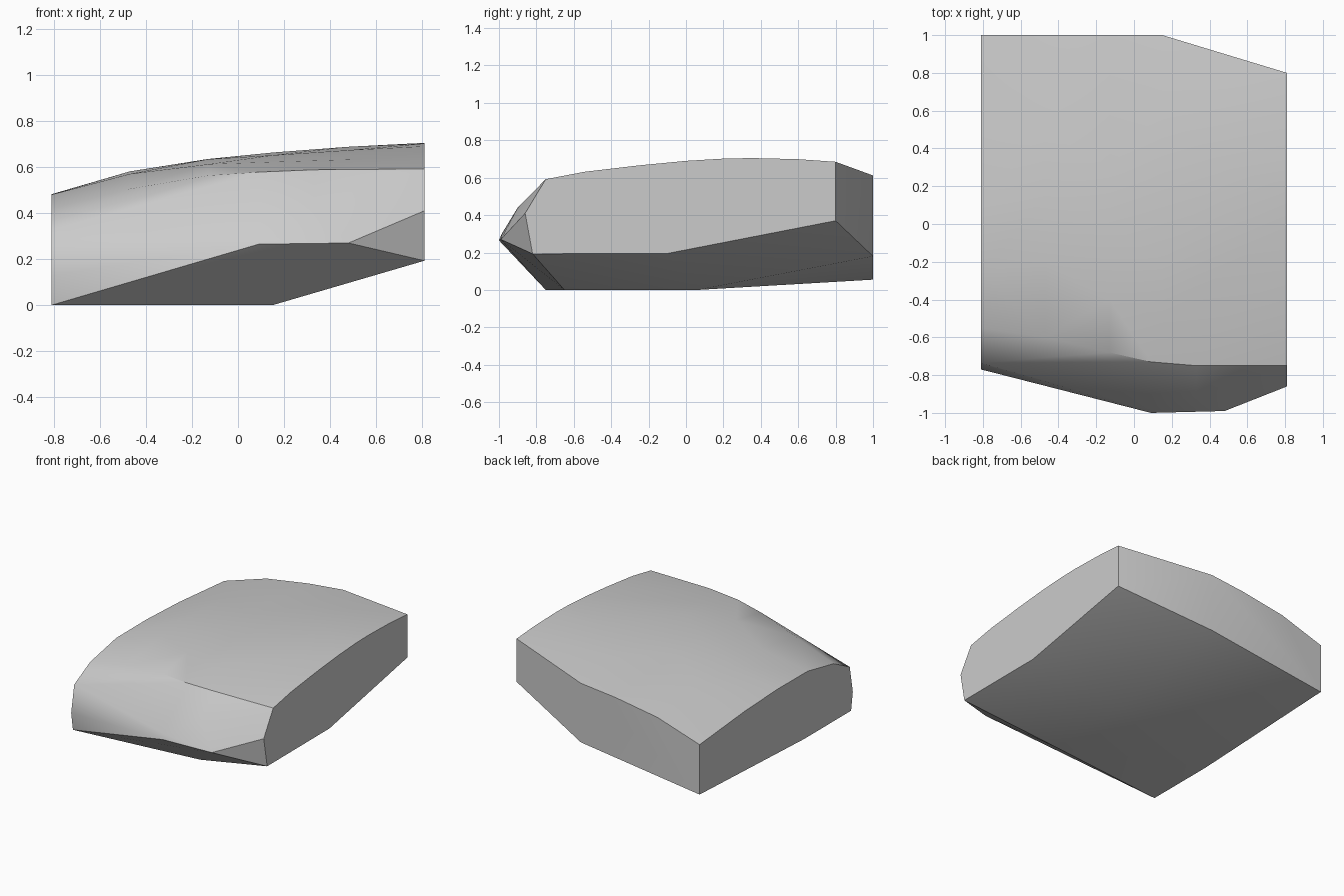
import bpy, bmesh

if "Cube" in bpy.data.objects:
    bpy.data.objects.remove(bpy.data.objects["Cube"])

# Faceted slab: sections (y, z) across the width, joined as one convex skin
sections = {
    # left end
    -0.81: [(1, .055), (-.21, 0), (-.75, 0), (-.77, .13), (-.735, .325),
            (-.55, .42), (-.25, .48), (.1, .482), (.48, .465), (1, .42)],
    # domed top, left of the middle
    -0.47: [(-.6, .505), (-.2, .57), (.15, .581), (.5, .573), (1, .528)],
    -0.13: [(-.68, .563), (-.4, .612), (0, .634), (.3, .635), (1, .583)],
    # nose and middle
    0.09: [(-1, .265), (-.985, .30), (-.73, .578)],
    0.15: [(1, .18), (.06, 0), (-.65, 0), (-.5, .622), (-.2, .651),
           (.2, .663), (.6, .651), (1, .612)],
    0.33: [(-.9, .44), (-.75, .588)],
    0.48: [(-.99, .27), (-.5, .632), (-.1, .673), (.3, .688), (.7, .672), (.9, .65)],
    # right end
    0.81: [(-.82, .193), (-.86, .41), (-.75, .592), (-.54, .632), (-.25, .666),
           (0, .69), (.2, .702), (.35, .705), (.6, .699), (.8, .685),
           (.8, .37), (-.1, .195)],
}

bm = bmesh.new()
for x, profile in sections.items():
    for y, z in profile:
        bm.verts.new((x, y, z))
hull = bmesh.ops.convex_hull(bm, input=bm.verts)
# remove points that ended up inside the skin
loose = [v for v in bm.verts if not v.link_faces]
bmesh.ops.delete(bm, geom=loose, context='VERTS')
# merge coplanar triangles on the flat ends
bmesh.ops.dissolve_limit(bm, angle_limit=0.01, verts=bm.verts, edges=bm.edges)
bmesh.ops.recalc_face_normals(bm, faces=bm.faces)

mesh = bpy.data.meshes.new("faceted_slab")
bm.to_mesh(mesh)
bm.free()
slab = bpy.data.objects.new("faceted_slab", mesh)
bpy.context.collection.objects.link(slab)

# soft domed top, crisp edges elsewhere
bpy.context.view_layer.objects.active = slab
slab.select_set(True)
bpy.ops.object.shade_smooth_by_angle(angle=0.35)
